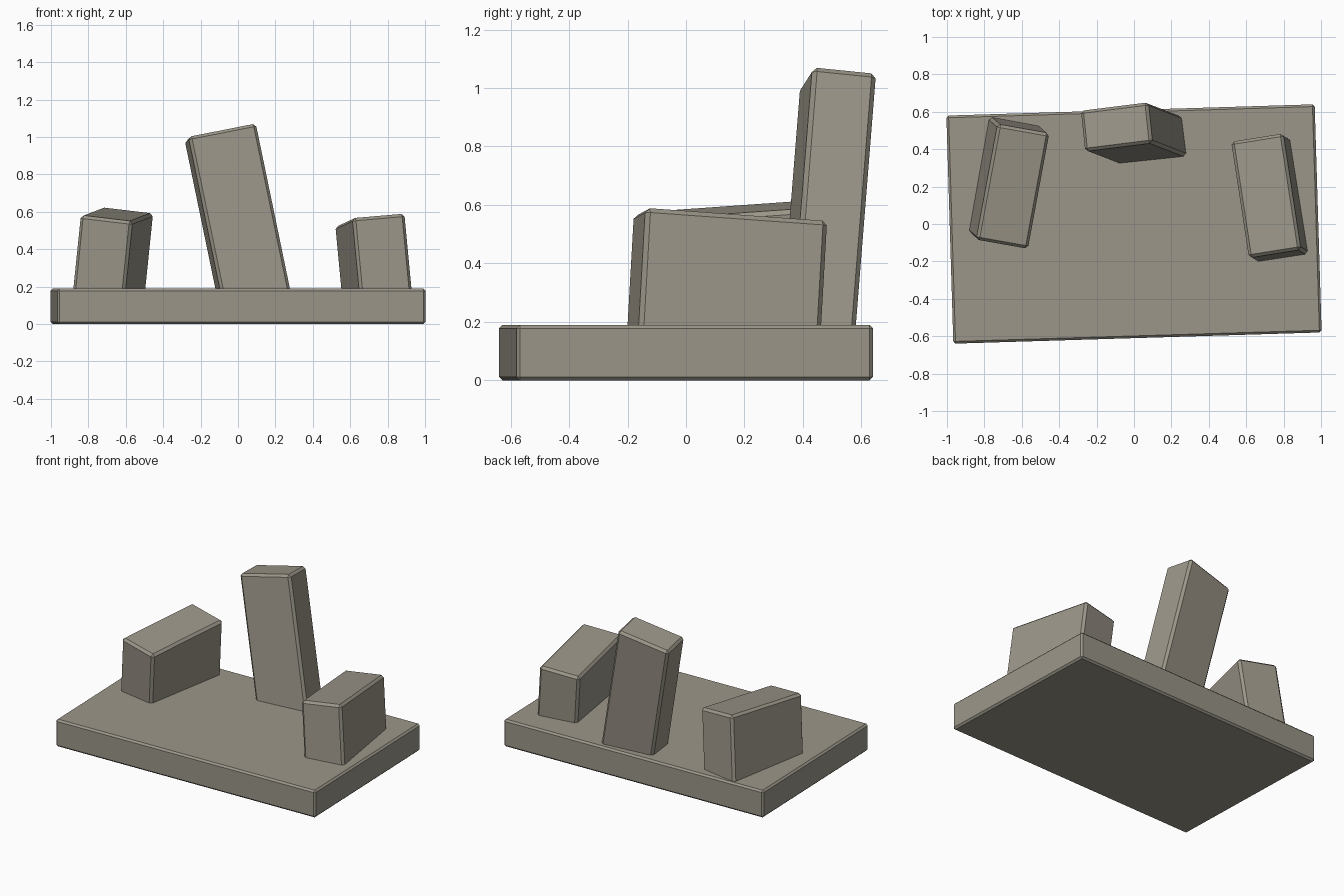
import bpy
from math import radians, cos, sin
from mathutils import Matrix, Vector

cube = bpy.data.objects.get("Cube")
if cube:
    bpy.data.objects.remove(cube, do_unlink=True)

# Weathered stone colour
stone = bpy.data.materials.new("warm grey stone")
stone.use_nodes = True
colour = (0.33, 0.305, 0.25, 1)
stone.diffuse_color = colour
stone.node_tree.nodes["Principled BSDF"].inputs["Base Color"].default_value = colour


def block(name, size, top, yaw=0.0, lean=(0, 0), chamfer=0.016):
    """Chamfered block hung from the centre of its top face, leaning by (x, y) per unit height."""
    up = Vector((*lean, 1)).normalized()
    heading = Vector((cos(radians(yaw)), sin(radians(yaw)), 0))
    side = up.cross(heading).normalized()
    front = side.cross(up)
    turn = Matrix((front, side, up)).transposed()
    centre = Vector(top) - up * size[2] / 2
    bpy.ops.mesh.primitive_cube_add(size=1)
    obj = bpy.context.object
    obj.name = name
    obj.data.transform(Matrix.Diagonal((*size, 1)))
    obj.matrix_world = Matrix.Translation(centre) @ turn.to_4x4()
    bevel = obj.modifiers.new("Chamfer", 'BEVEL')
    bevel.width = chamfer
    bevel.segments = 1
    obj.data.materials.append(stone)
    return obj


# Slab, slightly turned
block("base_slab", (1.97, 1.22, 0.19), (0, 0, 0.19), yaw=1.75, chamfer=0.012)

# Standing stones, sunk into the slab
block("tall_back_stone", (0.37, 0.22, 0.93), (-0.095, 0.52, 1.027),
      yaw=6, lean=(-0.207, 0.08))
block("left_stone", (0.283, 0.63, 0.45), (0.705, 0.152, 0.557),
      yaw=8.7, lean=(-0.095, 0.057))
block("right_stone", (0.283, 0.63, 0.48), (-0.647, 0.2, 0.587),
      yaw=-10.5, lean=(0.103, -0.09))
